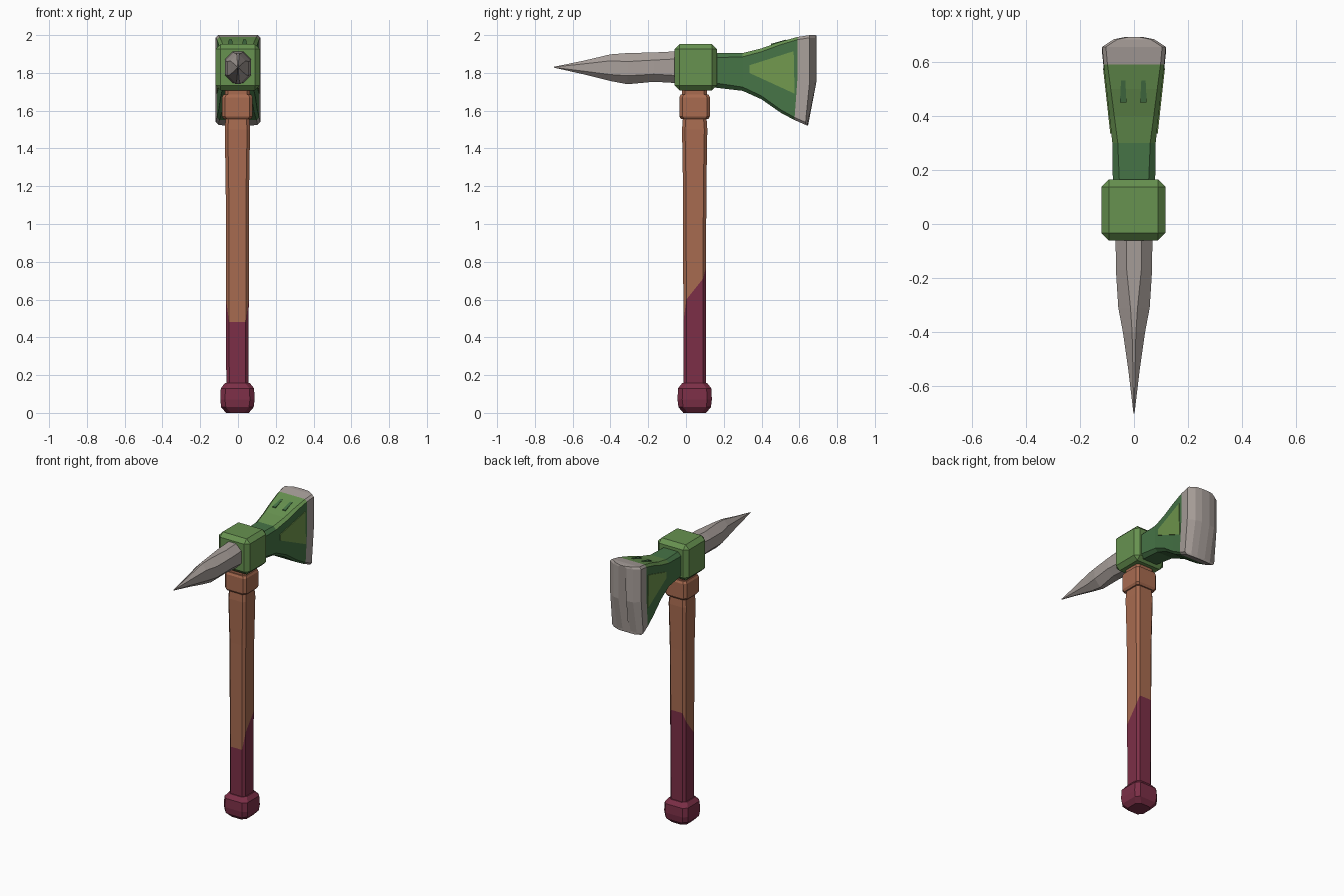
import bpy, bmesh, math
from mathutils import Vector

if "Cube" in bpy.data.objects:
    bpy.data.objects.remove(bpy.data.objects["Cube"], do_unlink=True)


def material(name, rgb):
    """Flat colour given as sRGB bytes, stored linear."""
    col = [((c / 255 + 0.055) / 1.055) ** 2.4 for c in rgb] + [1]
    m = bpy.data.materials.new(name)
    m.use_nodes = True
    m.diffuse_color = col
    bsdf = m.node_tree.nodes["Principled BSDF"]
    bsdf.inputs["Base Color"].default_value = col
    bsdf.inputs["Roughness"].default_value = 0.8
    return m


WOOD = material("brown wood", (168, 107, 80))
GRIP = material("maroon grip", (124, 47, 71))
GREEN = material("green paint", (103, 146, 80))
DARK = material("dark green paint", (70, 116, 70))
PANEL = material("light green panel", (113, 152, 78))
STEEL = material("grey steel", (168, 159, 154))


def finish(bm, name, mats):
    bmesh.ops.recalc_face_normals(bm, faces=bm.faces)
    me = bpy.data.meshes.new(name)
    bm.to_mesh(me)
    bm.free()
    for m in mats:
        me.materials.append(m)
    ob = bpy.data.objects.new(name, me)
    bpy.context.collection.objects.link(ob)
    return ob


def loft(name, rings, mats, rule=None):
    """Skin equal-sized rings, cap both ends, colour faces by rule(face, span)."""
    bm = bmesh.new()
    rows = [[bm.verts.new(p) for p in ring] for ring in rings]
    n = len(rows[0])
    spans = {}
    for s, (a, b) in enumerate(zip(rows, rows[1:])):
        for i in range(n):
            j = (i + 1) % n
            spans[bm.faces.new((a[i], a[j], b[j], b[i]))] = s
    spans[bm.faces.new(rows[0])] = 0
    spans[bm.faces.new(rows[-1])] = len(rows) - 2
    bmesh.ops.recalc_face_normals(bm, faces=bm.faces)
    bm.normal_update()
    if rule:
        for f, s in spans.items():
            f.material_index = rule(f, s)
    return finish(bm, name, mats)


def octagon(h, c):
    """Square of half width h with corners cut by c."""
    k = h - c
    return [(-k, -h), (k, -h), (h, -k), (h, k), (k, h), (-k, h), (-h, k), (-h, -k)]


AXIS_Y = 0.046


def post_ring(h, z, c=0.016):
    return [(x - 0.003, y + AXIS_Y, z) for x, y in octagon(h, c)]


def post(name, profile, mat, c=0.016):
    return loft(name, [post_ring(h, z, c) for h, z in profile], [mat])


# Handle: wood shaft above a grip whose edge climbs from front to back
def grip_edge(h):
    heights = (0.48, 0.48, 0.60, 0.71, 0.77, 0.77, 0.71, 0.60)
    return [(p[0], p[1], z) for p, z in zip(post_ring(h, 0), heights)]


loft("handle_shaft",
     [post_ring(0.059, 0.13), grip_edge(0.06), post_ring(0.062, 1.2),
      post_ring(0.067, 1.5), post_ring(0.062, 1.57)],
     [GRIP, WOOD], lambda f, s: 0 if s == 0 else 1)
post("pommel", [(0.06, 0), (0.086, 0.03), (0.091, 0.07), (0.088, 0.13), (0.066, 0.158)],
     GRIP, 0.025)
post("handle_collar", [(0.072, 1.555), (0.081, 1.57), (0.081, 1.67), (0.074, 1.685)], WOOD)
post("handle_neck", [(0.066, 1.67), (0.066, 1.75)], WOOD)

# Head block
bm = bmesh.new()
bmesh.ops.create_cube(bm, size=1)
bmesh.ops.scale(bm, vec=(0.236, 0.225, 0.245), verts=bm.verts)
bmesh.ops.translate(bm, vec=(-0.002, 0.052, 1.83), verts=bm.verts)
bmesh.ops.bevel(bm, geom=bm.edges[:], offset=0.027, segments=1, affect='EDGES')
finish(bm, "head_block", [GREEN])


def head_ring(y, w, bottom, top, c, lean=0.0):
    """Upright chamfered ring; lean pulls its lower end toward the handle."""
    mid = (bottom + top) / 2
    half = [(w - c, bottom, -lean), (w, bottom + c, -lean), (w, mid, 0),
            (w, top - c, 0), (w - c, top, 0)]
    pts = half + [(-x, z, d) for x, z, d in reversed(half)]
    return [(x, y + d, z) for x, z, d in pts]


# Flared blade: neck, painted body, steel edge
def blade_colour(f, s):
    if s >= 4:
        return 2
    return 0 if s >= 1 and f.normal.z > 0.5 else 1


loft("blade", [
    head_ring(0.13, 0.078, 1.725, 1.905, 0.025),
    head_ring(0.30, 0.08, 1.705, 1.905, 0.02),
    head_ring(0.40, 0.091, 1.66, 1.93, 0.018),
    head_ring(0.50, 0.102, 1.59, 1.965, 0.016),
    head_ring(0.59, 0.112, 1.55, 1.99, 0.014, 0.015),
    head_ring(0.655, 0.118, 1.525, 2.0, 0.014, 0.022),
    head_ring(0.683, 0.075, 1.52, 2.0, 0.014, 0.04),
    head_ring(0.692, 0.03, 1.525, 1.997, 0.014, 0.045),
], [GREEN, DARK, STEEL], blade_colour)

# Light panels on both cheeks of the blade
outline = [(0.335, 1.84), (0.335, 1.80), (0.575, 1.69), (0.57, 1.915)]
for side, sign in (("left", 1), ("right", -1)):
    rings = [[(sign * (0.08 + (y - 0.30) * 0.11 + d), y, z) for y, z in outline]
             for d in (-0.004, 0.004)]
    loft(side + "_blade_panel", rings, [PANEL])

# Two short notches on top of the blade
for side, x in (("left", 0.035), ("right", -0.04)):
    rings = [[(x + dx, y, 1.965 + (y - 0.50) * 0.28 + d)
              for dx, y in ((-0.012, 0.45), (0.012, 0.45), (0.008, 0.53), (-0.008, 0.53))]
             for d in (-0.004, 0.003)]
    loft(side + "_blade_notch", rings, [DARK])

# Faceted spike at the front
loft("spike", [
    head_ring(-0.03, 0.068, 1.745, 1.915, 0.04),
    head_ring(-0.17, 0.067, 1.753, 1.908, 0.04),
    head_ring(-0.31, 0.058, 1.74, 1.905, 0.045),
    head_ring(-0.40, 0.041, 1.757, 1.898, 0.034),
    head_ring(-0.54, 0.021, 1.792, 1.865, 0.017),
    head_ring(-0.70, 0.002, 1.828, 1.832, 0.001),
], [STEEL])
